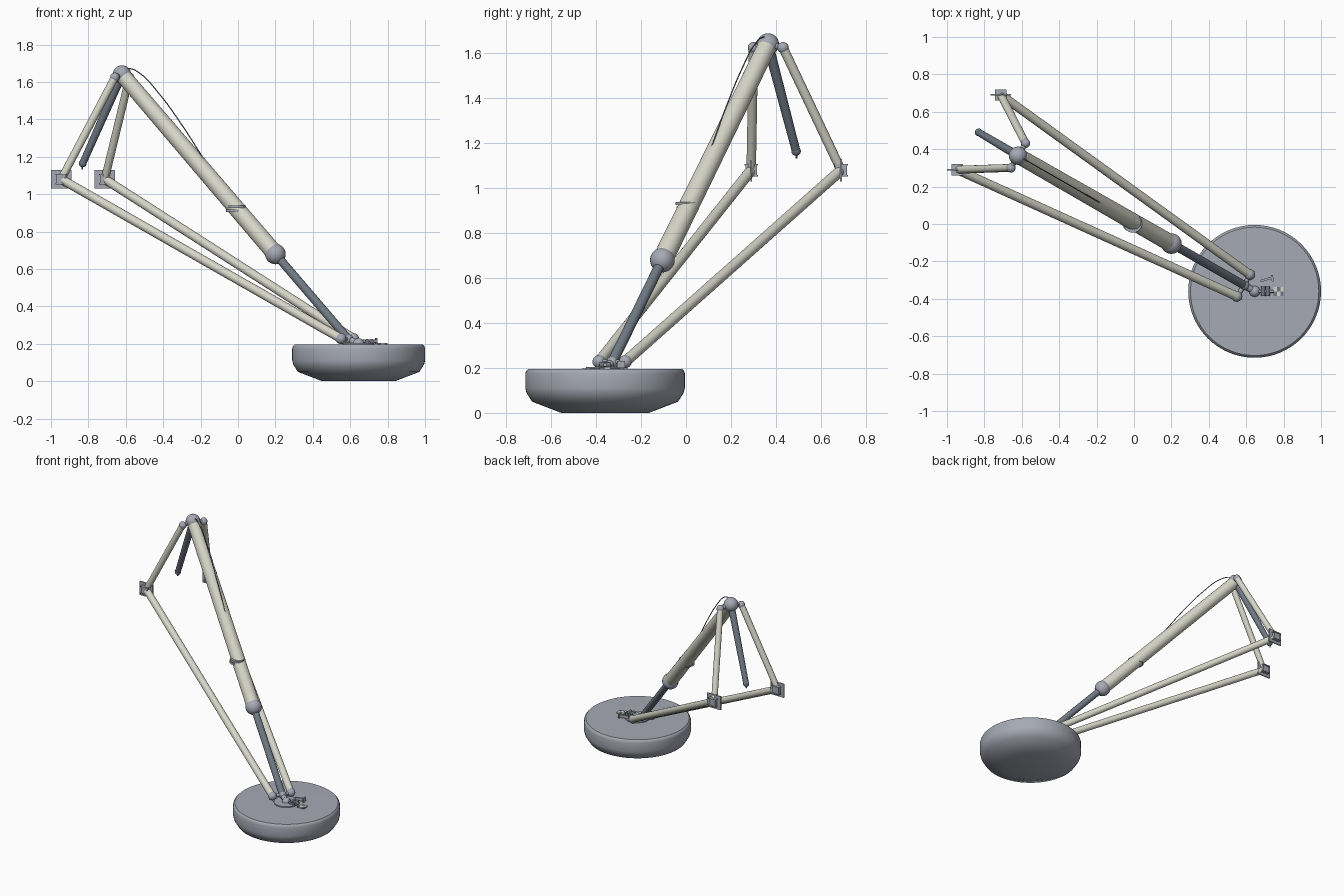
import bpy, bmesh, math
from mathutils import Vector, Matrix

if "Cube" in bpy.data.objects:
    bpy.data.objects.remove(bpy.data.objects["Cube"])


def material(name, rgb):
    m = bpy.data.materials.new(name)
    m.use_nodes = True
    color = (*rgb, 1)
    m.diffuse_color = color
    m.node_tree.nodes["Principled BSDF"].inputs["Base Color"].default_value = color
    return m


CREAM = material("cream_grey", (0.67, 0.67, 0.58))
STEEL = material("blue_grey", (0.38, 0.40, 0.46))
SLATE = material("dark_slate", (0.16, 0.19, 0.23))


def finish(name, bm, mat, angle=40):
    bmesh.ops.recalc_face_normals(bm, faces=bm.faces)
    mesh = bpy.data.meshes.new(name)
    bm.to_mesh(mesh)
    bm.free()
    mesh.materials.append(mat)
    obj = bpy.data.objects.new(name, mesh)
    bpy.context.collection.objects.link(obj)
    bpy.ops.object.select_all(action="DESELECT")
    obj.select_set(True)
    bpy.context.view_layer.objects.active = obj
    bpy.ops.object.shade_smooth_by_angle(angle=math.radians(angle))
    return obj


def tube(name, a, b, r1, mat, r2=None, sides=24):
    a, b = Vector(a), Vector(b)
    axis = b - a
    bm = bmesh.new()
    place = Matrix.Translation((a + b) / 2) @ axis.to_track_quat("Z", "Y").to_matrix().to_4x4()
    bmesh.ops.create_cone(bm, cap_ends=True, segments=sides, radius1=r1,
                          radius2=r1 if r2 is None else r2, depth=axis.length, matrix=place)
    return finish(name, bm, mat)


def ball(name, center, r, mat):
    bm = bmesh.new()
    bmesh.ops.create_uvsphere(bm, u_segments=24, v_segments=14, radius=r,
                              matrix=Matrix.Translation(center))
    return finish(name, bm, mat)


def box(name, center, size, mat, turn=0):
    bm = bmesh.new()
    place = Matrix.Translation(center) @ Matrix.Rotation(turn, 4, "Z") @ Matrix.Diagonal((*size, 1))
    bmesh.ops.create_cube(bm, size=1, matrix=place)
    return finish(name, bm, mat)


# Foot pad: revolved dish profile
FOOT = Vector((0.645, -0.36, 0))
profile = [(0, 0), (0.195, 0), (0.325, 0.05), (0.35, 0.09), (0.355, 0.11),
           (0.355, 0.175), (0.352, 0.186), (0.343, 0.195), (0, 0.197)]
bm = bmesh.new()
verts = [bm.verts.new((FOOT.x + r, FOOT.y, z)) for r, z in profile]
edges = [bm.edges.new(pair) for pair in zip(verts, verts[1:])]
bmesh.ops.spin(bm, geom=verts + edges, cent=FOOT, axis=(0, 0, 1), angle=math.tau, steps=64)
bmesh.ops.remove_doubles(bm, verts=bm.verts, dist=0.0001)
finish("foot_pad", bm, STEEL)

# Foot fittings
tube("foot_plate", FOOT + Vector((0, 0, 0.19)), FOOT + Vector((0, 0, 0.204)), 0.085, STEEL)
ball("foot_pivot", FOOT + Vector((0, 0, 0.2)), 0.03, STEEL)
for i, dx in enumerate((0.045, 0.07)):
    tube(f"foot_roller_{i}", FOOT + Vector((dx, -0.025, 0.214)),
         FOOT + Vector((dx, 0.025, 0.214)), 0.012, SLATE, sides=12)
tube("foot_roller_axle", FOOT + Vector((0, 0, 0.214)), FOOT + Vector((0.1, 0, 0.214)), 0.008, STEEL, sides=12)
box("foot_latch", FOOT + Vector((0.065, 0.065, 0.213)), (0.07, 0.012, 0.02), STEEL, 0.3)
box("foot_latch_end", FOOT + Vector((0.095, 0.07, 0.215)), (0.01, 0.035, 0.03), STEEL, 0.1)
for i in range(3):
    for j in range(2):
        mat = CREAM if (i + j) % 2 else SLATE
        box(f"checker_tile_{i}_{j}", FOOT + Vector((0.11 + 0.018 * i, -0.012 + 0.024 * j, 0.2)),
            (0.018, 0.024, 0.008), mat)

# Main strut
TOP = Vector((-0.62, 0.365, 1.64))
KNEE = Vector((0.2, -0.105, 0.68))
ANKLE = Vector((0.59, -0.328, 0.225))
tube("main_strut", TOP, KNEE, 0.042, CREAM, 0.046, sides=32)
ball("top_joint", TOP, 0.049, STEEL)
ball("knee_joint", KNEE, 0.055, STEEL)
tube("piston", KNEE, ANKLE, 0.023, SLATE)
ball("ankle_joint", ANKLE, 0.026, STEEL)
tube("ankle_lug", ANKLE, FOOT + Vector((0, 0, 0.2)), 0.018, STEEL, sides=12)

# Split collar halfway down the strut
for i, (x, y, z) in enumerate([(-0.006, 0.003, 0.932), (-0.014, 0.008, 0.912)]):
    tube(f"strut_collar_{i}", (x, y, z - 0.007), (x, y, z + 0.007), 0.05, STEEL)

# Short rod hanging from the top joint
TIP = Vector((-0.83, 0.49, 1.165))
tube("hanging_rod", TOP, TIP, 0.023, SLATE, 0.019)
ball("hanging_rod_end", TIP, 0.021, SLATE)
tube("hanging_rod_pin", TIP, TIP + Vector((-0.003, 0.002, -0.032)), 0.004, SLATE, sides=8)

# Two bent side braces: shoulder, elbow, foot end
braces = {
    "right": ((-0.658, 0.3, 1.625), (-0.945, 0.29, 1.08), (0.55, -0.387, 0.228)),
    "left": ((-0.58, 0.432, 1.625), (-0.712, 0.69, 1.08), (0.618, -0.27, 0.228)),
}
for side, (shoulder, elbow, end) in braces.items():
    tube(f"{side}_upper_link", shoulder, elbow, 0.021, CREAM)
    tube(f"{side}_lower_link", elbow, end, 0.024, CREAM)
    ball(f"{side}_shoulder_ball", shoulder, 0.025, STEEL)
    ball(f"{side}_foot_ball", end, 0.029, STEEL)
    tube(f"{side}_shoulder_lug", TOP, shoulder, 0.014, STEEL, sides=12)
    tube(f"{side}_foot_lug", ANKLE, end, 0.012, STEEL, sides=12)
    c = Vector(elbow)
    box(f"{side}_elbow_plate", c, (0.108, 0.008, 0.1), STEEL)
    box(f"{side}_elbow_block", c, (0.052, 0.052, 0.05), STEEL)
    for s in (-1, 1):
        box(f"{side}_elbow_flange_{s}", c + Vector((0, 0, 0.025 * s)), (0.06, 0.06, 0.007), STEEL)

# Cable arching over the strut
curve = bpy.data.curves.new("cable", "CURVE")
curve.dimensions = "3D"
curve.bevel_depth = 0.003
curve.bevel_resolution = 1
curve.resolution_u = 6
path = [(-0.63, 1.66), (-0.585, 1.672), (-0.53, 1.65), (-0.42, 1.535), (-0.3, 1.37), (-0.15, 1.14), (0.01, 0.93)]
spline = curve.splines.new("BEZIER")
spline.bezier_points.add(len(path) - 1)
for p, (x, z) in zip(spline.bezier_points, path):
    p.co = (x, 0.01 - 0.573 * x, z)
    p.handle_left_type = p.handle_right_type = "AUTO"
curve.materials.append(SLATE)
bpy.context.collection.objects.link(bpy.data.objects.new("cable", curve))
